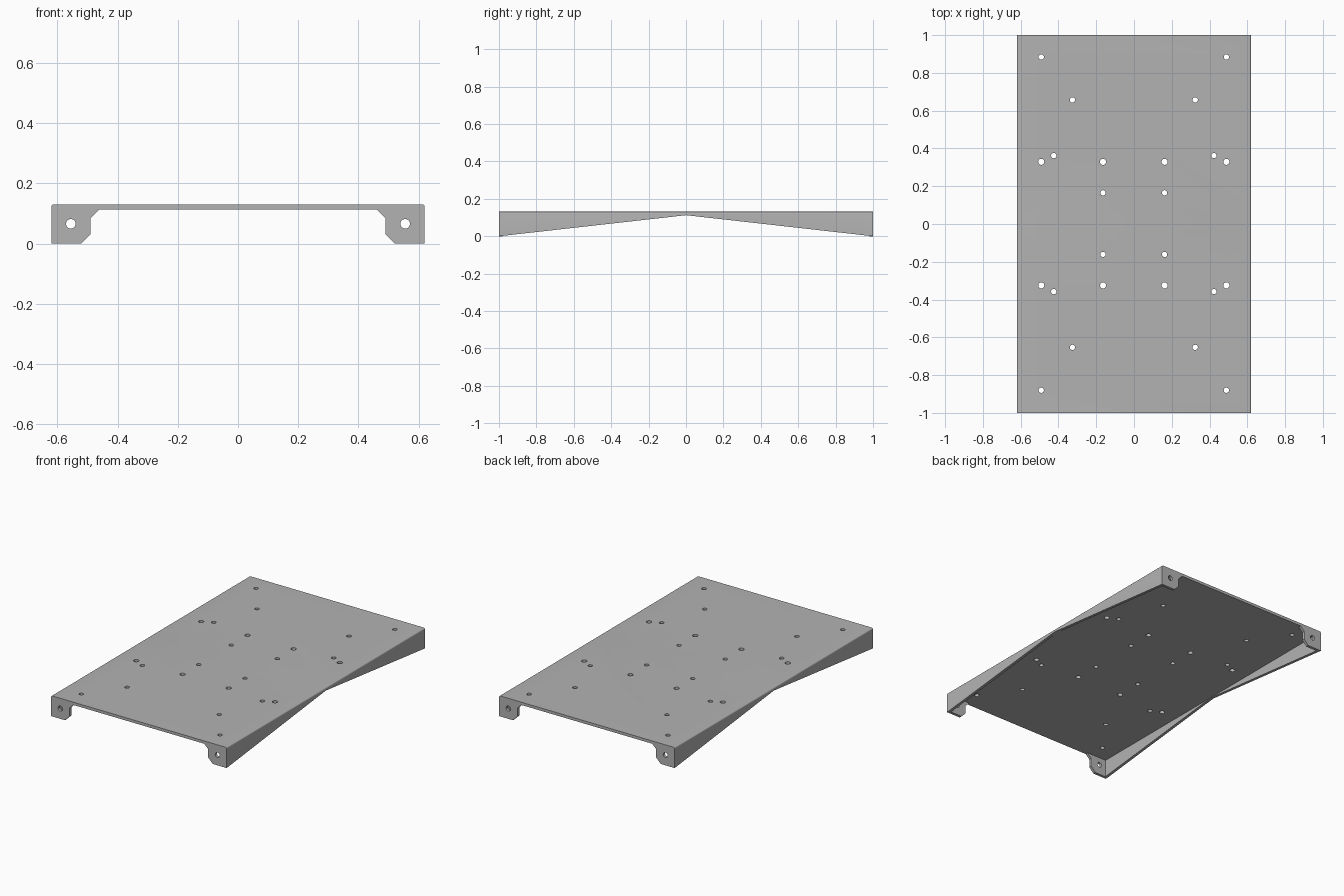
import bpy, bmesh
from math import sin, cos, pi
from mathutils import Matrix

cube = bpy.data.objects.get("Cube")
if cube:
    bpy.data.objects.remove(cube, do_unlink=True)

HALF_X, TOP, THICK, ROUND = 0.62, 0.131, 0.018, 0.009
UNDER = TOP - THICK

steel = bpy.data.materials.new("plain grey steel")
steel.use_nodes = True
grey = (0.45, 0.45, 0.45, 1)
steel.diffuse_color = grey
steel.node_tree.nodes["Principled BSDF"].inputs["Base Color"].default_value = grey


def loft(name, rings):
    """Solid skinned through matching closed rings of points."""
    bm = bmesh.new()
    loops = [[bm.verts.new(p) for p in ring] for ring in rings]
    for a, b in zip(loops, loops[1:]):
        for i in range(len(a)):
            j = (i + 1) % len(a)
            bm.faces.new((a[i], a[j], b[j], b[i]))
    bm.faces.new(loops[0])
    bm.faces.new(loops[-1])
    bmesh.ops.recalc_face_normals(bm, faces=bm.faces)
    mesh = bpy.data.meshes.new(name)
    bm.to_mesh(mesh)
    bm.free()
    mesh.materials.append(steel)
    ob = bpy.data.objects.new(name, mesh)
    bpy.context.collection.objects.link(ob)
    return ob


def drill(ob, holes):
    """Cut round holes, each given as a radius and a placement matrix."""
    bm = bmesh.new()
    for radius, place in holes:
        bmesh.ops.create_cone(bm, cap_ends=True, segments=24, radius1=radius,
                              radius2=radius, depth=0.08, matrix=place)
    mesh = bpy.data.meshes.new("drill_cutter")
    bm.to_mesh(mesh)
    bm.free()
    cutter = bpy.data.objects.new("drill_cutter", mesh)
    cutter.hide_render = True
    bpy.context.collection.objects.link(cutter)
    mod = ob.modifiers.new("holes", 'BOOLEAN')
    mod.operation, mod.solver, mod.object = 'DIFFERENCE', 'EXACT', cutter
    bpy.ops.object.select_all(action='DESELECT')
    bpy.context.view_layer.objects.active = ob
    ob.select_set(True)
    bpy.ops.object.modifier_apply(modifier=mod.name)
    bpy.data.objects.remove(cutter, do_unlink=True)
    bpy.ops.object.shade_smooth_by_angle(angle=pi / 6)


# Folded plate: a channel section whose side walls taper to nothing mid-length
def section(y):
    foot = (UNDER - 0.0005) * (1 - abs(y))
    half = [(HALF_X - THICK, UNDER), (HALF_X - THICK, foot), (HALF_X, foot)]
    for k in range(6):
        a = k * pi / 10
        half.append((HALF_X - ROUND + ROUND * cos(a), TOP - ROUND + ROUND * sin(a)))
    return [(x, y, z) for x, z in half] + [(-x, y, z) for x, z in reversed(half)]


plate = loft("folded_plate", [section(y) for y in (-1, 0, 1)])

# Mounting holes, mirrored into all four quadrants
PATTERN = [(0.49, 0.882, 0.014), (0.325, 0.655, 0.014), (0.424, 0.36, 0.014),
           (0.49, 0.327, 0.016), (0.163, 0.327, 0.016), (0.163, 0.163, 0.014)]
drill(plate, [(r, Matrix.Translation((sx * x - 0.001, sy * y + 0.002, TOP)))
              for x, y, r in PATTERN for sx in (-1, 1) for sy in (-1, 1)])

# Corner tabs with chamfered inner edges and one bolt hole each
TAB = [(HALF_X - THICK, 0), (0.522, 0), (0.49, 0.032), (0.49, 0.085),
       (0.462, UNDER), (HALF_X - THICK, UNDER)]
for sx, side in ((1, "left"), (-1, "right")):
    for sy, end in ((-1, "front"), (1, "back")):
        tab = loft(f"{end}_{side}_tab",
                   [[(sx * x, sy * y, z) for x, z in TAB] for y in (1 - THICK, 1)])
        drill(tab, [(0.016, Matrix.Translation((sx * 0.555, sy, 0.066))
                     @ Matrix.Rotation(pi / 2, 4, 'X'))])
